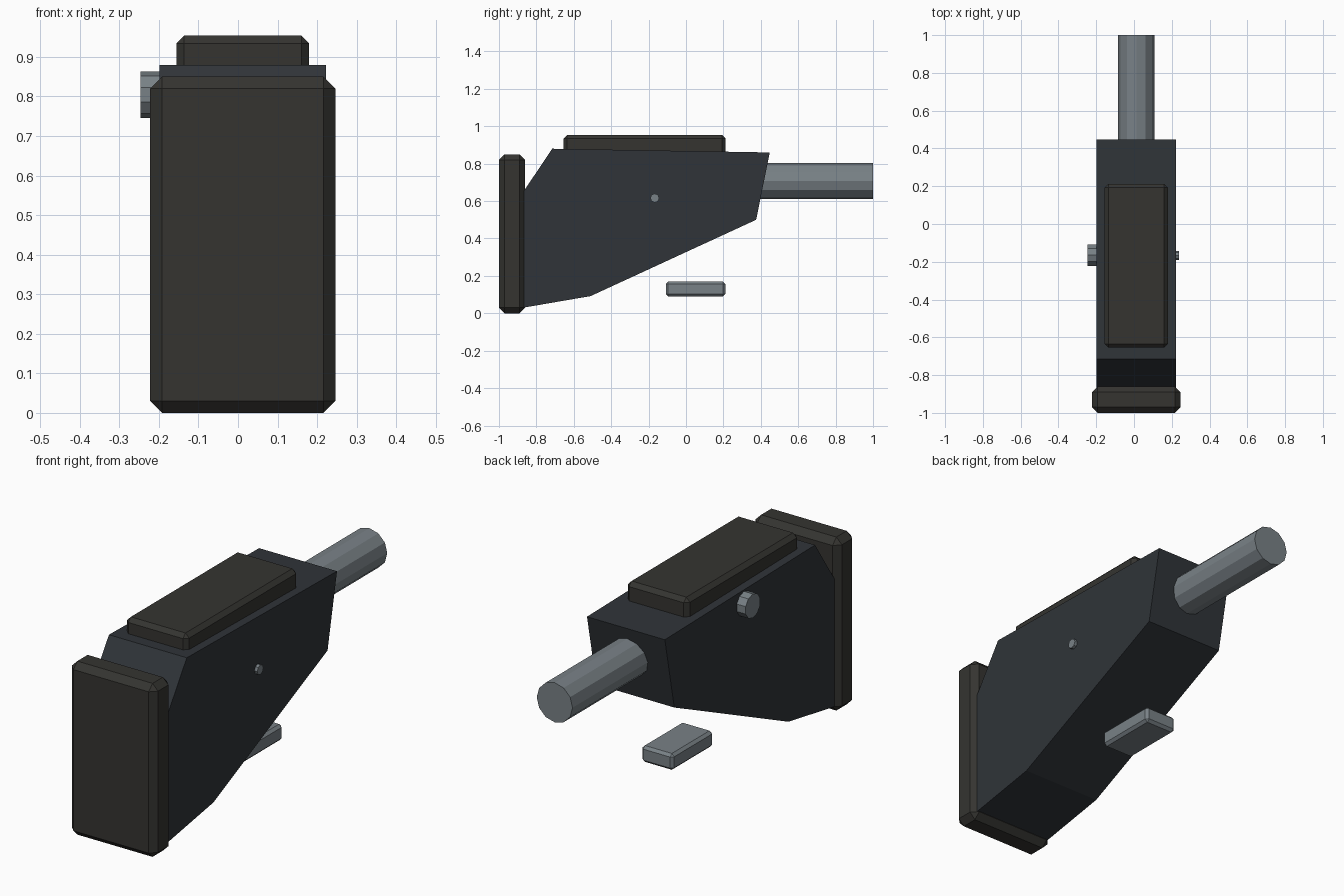
import bpy, bmesh
from math import radians
from mathutils import Matrix, Vector

if "Cube" in bpy.data.objects:
    bpy.data.objects.remove(bpy.data.objects["Cube"])

CX = 0.012  # lengthwise symmetry plane of the stock


def material(name, rgb):
    m = bpy.data.materials.new(name)
    m.diffuse_color = (*rgb, 1)
    m.use_nodes = True
    m.node_tree.nodes["Principled BSDF"].inputs["Base Color"].default_value = m.diffuse_color
    return m


RUBBER = material("dark_rubber", (0.035, 0.034, 0.03))
POLYMER = material("dark_polymer", (0.029, 0.034, 0.04))
STEEL = material("grey_steel", (0.19, 0.22, 0.24))


def finish(name, bm, mat):
    bmesh.ops.recalc_face_normals(bm, faces=bm.faces)
    me = bpy.data.meshes.new(name)
    bm.to_mesh(me)
    bm.free()
    me.materials.append(mat)
    ob = bpy.data.objects.new(name, me)
    bpy.context.collection.objects.link(ob)
    return ob


def box(name, lo, hi, bevel, mat):
    lo, hi = Vector(lo), Vector(hi)
    bm = bmesh.new()
    bmesh.ops.create_cube(bm, size=1, matrix=Matrix.Translation((lo + hi) / 2) @ Matrix.Diagonal((*(hi - lo), 1)))
    ob = finish(name, bm, mat)
    mod = ob.modifiers.new("chamfer", "BEVEL")
    mod.width, mod.segments = bevel, 1
    return ob


def cylinder(name, centre, axis, start, end, radius, sides, mat):
    """Cylinder along X or Y, running from start to end on that axis."""
    c = Vector(centre)
    c["XYZ".index(axis)] = (start + end) / 2
    rot = Matrix.Rotation(radians(90), 4, "Y" if axis == "X" else "X")
    if axis == "X":  # put a corner at the top
        rot = rot @ Matrix.Rotation(radians(90), 4, "Z")
    bm = bmesh.new()
    bmesh.ops.create_cone(bm, cap_ends=True, segments=sides, radius1=radius, radius2=radius,
                          depth=end - start, matrix=Matrix.Translation(c) @ rot)
    return finish(name, bm, mat)


# Stock body: side profile (y, z) extruded across x
profile = [(-0.90, 0.025), (-0.51, 0.092), (0.375, 0.5), (0.448, 0.86), (-0.715, 0.88), (-0.90, 0.605)]
bm = bmesh.new()
face = bm.faces.new([bm.verts.new((CX - 0.211, y, z)) for y, z in profile])
new = bmesh.ops.extrude_face_region(bm, geom=[face])["geom"]
bmesh.ops.translate(bm, vec=(0.422, 0, 0), verts=[v for v in new if isinstance(v, bmesh.types.BMVert)])
finish("stock_body", bm, POLYMER)

# Padded parts
box("butt_pad", (CX - 0.234, -1, 0), (CX + 0.234, -0.86, 0.85), 0.03, RUBBER)
box("cheek_rest", (CX - 0.168, -0.655, 0.83), (CX + 0.168, 0.212, 0.954), 0.02, RUBBER)

# Metal parts
cylinder("buffer_tube", (CX, 0, 0.707), "Y", 0.3, 1, 0.097, 12, STEEL)
box("release_lever", (CX - 0.086, -0.108, 0.09), (CX + 0.086, 0.21, 0.17), 0.013, STEEL)
cylinder("adjustment_knob", (0, -0.165, 0.804), "X", -0.247, -0.15, 0.059, 10, STEEL)
cylinder("cross_pin", (0, -0.167, 0.616), "X", 0.15, 0.238, 0.024, 8, STEEL)
